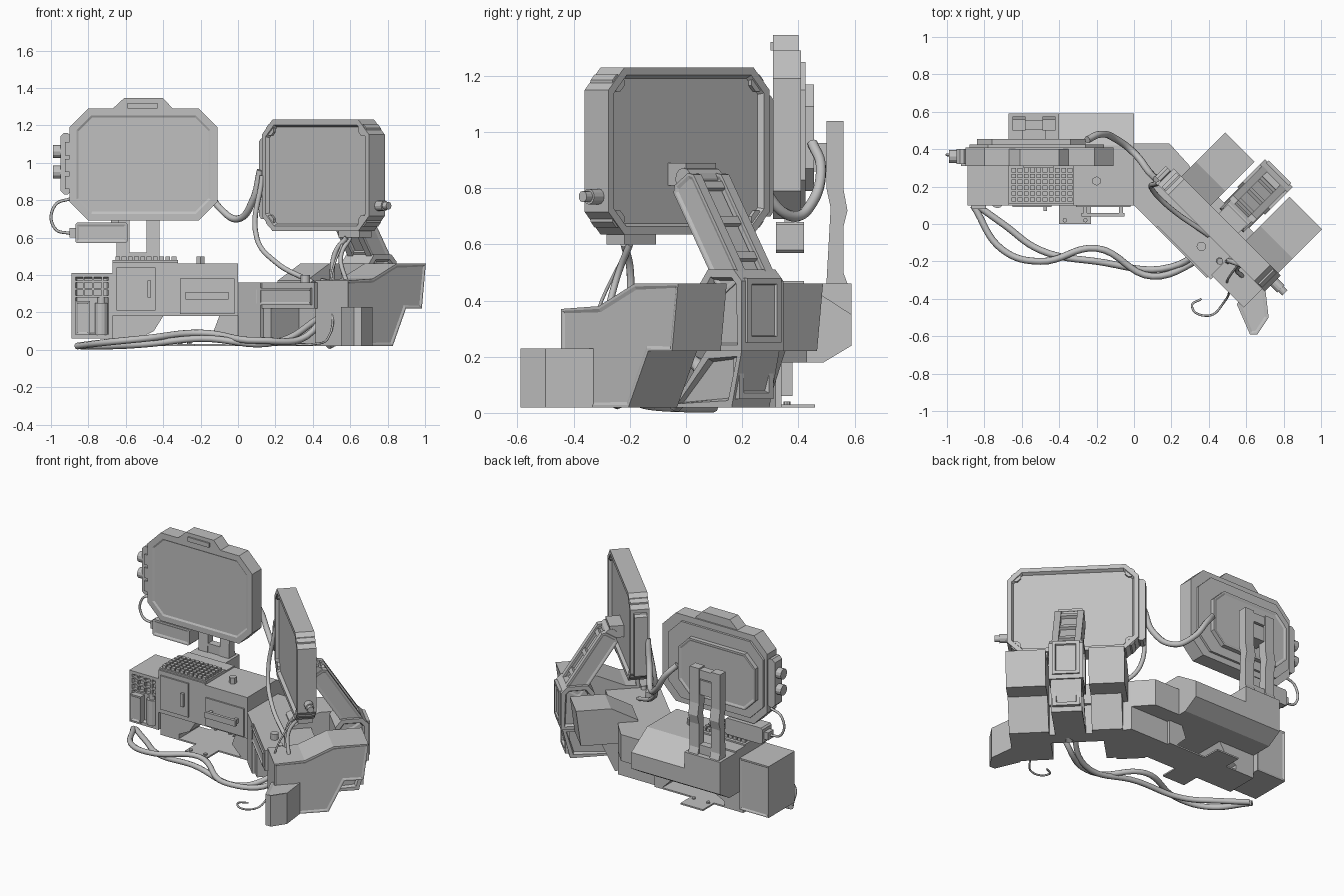
import bpy
import bmesh
from math import radians
from mathutils import Matrix, Vector

cube = bpy.data.objects.get("Cube")
if cube:
    bpy.data.objects.remove(cube, do_unlink=True)

GREY = (.53, .53, .53, 1)
material = bpy.data.materials.new("plain_grey")
material.use_nodes = True
material.diffuse_color = GREY
material.node_tree.nodes["Principled BSDF"].inputs["Base Color"].default_value = GREY

# Shared levels and edges
FLOOR, CLEAR, LEDGE, DESK, TOP = .02, .18, .22, .36, .46
LEFT, SPLIT, FRONT, LEG_BACK, BACK = -.67, -.32, .1, .34, .42
SCREEN, SCREEN_BACK = .31, .41
INNER, OUTER = .24, .36
THIN, SHALLOW, DEEP = (.01, .005), (.04, .006), (.03, .02)

# Room axes, and the angled desk: x along it, y outward
ROOM = Matrix()
DIAG = Matrix.Rotation(radians(-45), 4, "Z")
ARM = DIAG @ Matrix.Translation((.355, .65, .48)) @ Matrix.Rotation(radians(33), 4, "X")
AXES = {"xy": lambda u, v, w: (u, v, w),
        "xz": lambda u, v, w: (u, w, v),
        "yz": lambda u, v, w: (w, u, v)}


def finish(name, bm, frame):
    bmesh.ops.recalc_face_normals(bm, faces=bm.faces)
    mesh = bpy.data.meshes.new(name)
    bm.to_mesh(mesh)
    bm.free()
    mesh.materials.append(material)
    part = bpy.data.objects.new(name, mesh)
    part.matrix_world = frame
    bpy.context.collection.objects.link(part)


def prism(name, outline, span, plane="xz", frame=ROOM, front=None, back=None):
    """Extrude an outline; front and back give (rim, depth) of recessed caps."""
    bm = bmesh.new()
    rings = [[bm.verts.new(AXES[plane](u, v, w)) for u, v in outline] for w in span]
    caps = [bm.faces.new(ring) for ring in rings]
    near, far = rings
    for i in range(len(near)):
        bm.faces.new((near[i - 1], near[i], far[i], far[i - 1]))
    bmesh.ops.recalc_face_normals(bm, faces=bm.faces)
    for cap, recess in zip(caps, (front, back)):
        if recess:
            rim, depth = recess
            bmesh.ops.inset_region(bm, faces=[cap], thickness=rim)
            bmesh.ops.inset_region(bm, faces=[cap], thickness=.012, depth=-depth)
    finish(name, bm, frame)


def rect(u, v, cut=0):
    """Rectangle outline with optional cut corners."""
    (left, right), (low, high) = u, v
    if not cut:
        return [(left, low), (right, low), (right, high), (left, high)]
    return [(left + cut, low), (right - cut, low), (right, low + cut), (right, high - cut),
            (right - cut, high), (left + cut, high), (left, high - cut), (left, low + cut)]


def box(name, x, y, z, frame=ROOM, front=None, back=None):
    prism(name, rect(x, z), y, "xz", frame, front, back)


def rod(name, start, end, radius, frame=ROOM, sides=12):
    start, end = Vector(start), Vector(end)
    axis = end - start
    bm = bmesh.new()
    turn = axis.to_track_quat("Z", "Y").to_matrix().to_4x4()
    bmesh.ops.create_cone(bm, cap_ends=True, segments=sides, radius1=radius, radius2=radius,
                          depth=axis.length, matrix=Matrix.Translation((start + end) / 2) @ turn)
    finish(name, bm, frame)


def cable(name, radius, *path):
    curve = bpy.data.curves.new(name, "CURVE")
    curve.dimensions = "3D"
    curve.bevel_depth, curve.bevel_resolution, curve.resolution_u = radius, 2, 8
    curve.use_fill_caps = True
    spline = curve.splines.new("BEZIER")
    spline.bezier_points.add(len(path) - 1)
    for knot, place in zip(spline.bezier_points, path):
        knot.co = place
        knot.handle_left_type = knot.handle_right_type = "AUTO"
    curve.materials.append(material)
    bpy.context.collection.objects.link(bpy.data.objects.new(name, curve))


# Side cabinet with pigeonholes, tool case and canister
box("side_cabinet", (-.89, LEFT), (FRONT, .38), (.06, .41), front=DEEP, back=THIN)
for z in (.28, .32, DESK):
    box("cabinet_shelf", (-.87, -.69), (FRONT, .14), (z, z + .01))
for x in (-.83, -.78, -.73):
    box("cabinet_divider", (x, x + .01), (FRONT, .14), (.28, .39))
box("tool_case", (-.87, -.79), (.08, .14), (.08, .26), front=THIN)
rod("canister", (-.73, .12, .08), (-.73, .12, .25), .035)
rod("canister_cap", (-.73, .12, .25), (-.73, .12, .28), .02)

# Main cabinet and drawer unit over an open base
box("main_cabinet", (LEFT, SPLIT), (FRONT, BACK), (CLEAR, TOP + .01))
box("cabinet_door", (-.65, -.44), (.09, FRONT), (.21, .44))
box("door_handle", (-.485, -.465), (.07, FRONT), (.28, .37))
box("drawer_unit", (SPLIT, 0), (FRONT, BACK), (CLEAR, TOP))
box("drawer_front", (-.31, -.02), (.09, FRONT), (.19, .38))
box("drawer_handle", (-.28, -.05), (.04, .06), (.27, .31))
for x in (-.27, -.08):
    box("handle_post", (x, x + .02), (.05, FRONT), (.275, .305))
prism("left_leg", [(LEFT, FLOOR), (-.53, FLOOR), (-.53, .06), (-.45, .1), (-.4, CLEAR), (LEFT, CLEAR)],
      (.12, LEG_BACK))
prism("right_leg", [(0, FLOOR), (-.05, FLOOR), (-.13, .1), (-.1, CLEAR), (0, CLEAR)], (.12, LEG_BACK))
box("base_plate", (LEFT, 0), (.12, LEG_BACK), (FLOOR, .03))
for x, y in ((-.4, 0), (-.45, LEG_BACK)):
    box("floor_tab", (x, x + .17), (y, y + .12), (FLOOR, .03))
    for bolt in (.03, .14):
        rod("floor_bolt", (x + bolt, y + .02, FLOOR), (x + bolt, y + .02, .04), .012, sides=8)
for name, span, edge in (("rear_housing", (-.4, 0), .35), ("stand_base", (LEFT, -.4), TOP)):
    prism(name, [(BACK, CLEAR), (.49, CLEAR), (.59, .24), (.59, edge), (BACK, TOP)], span, "yz")
rod("top_knob", (-.2, .23, TOP), (-.2, .23, TOP + .04), .025, sides=6)

# Keyboard
box("keyboard_tray", (LEFT, SPLIT), (.11, .32), (TOP, TOP + .02))
for column in range(10):
    for row in range(6):
        x, y = -.655 + column / 30, .12 + row / 32
        box("key", (x, x + .025), (y, y + .023), (.48, .5))

# Left monitor
prism("left_monitor", rect((-.9, -.11), (.69, 1.29), .1), (SCREEN, SCREEN_BACK), front=SHALLOW)
prism("left_monitor_tab", [(-.68, 1.28), (-.34, 1.28), (-.4, 1.345), (-.61, 1.345)], (SCREEN, .4))
box("tab_grip", (-.59, -.43), (.3, SCREEN), (1.29, 1.32))
prism("left_monitor_rim", rect((-.88, -.16), (.73, 1.25), .1), (SCREEN_BACK, SCREEN_BACK + .015))
prism("left_monitor_back", rect((-.84, -.26), (.79, 1.17), .08), (SCREEN_BACK, .455), back=THIN)
prism("left_monitor_side", rect((-.95, -.89), (.83, 1.16), .02), (.32, .4))
for z in (.86, .95, 1.04):
    box("side_slot", (-.925, -.9), (SCREEN, .33), (z, z + .07))
for z in (.95, 1.06):
    rod("side_dial", (-.99, DESK, z), (-.94, DESK, z), .035)
prism("speaker_box", rect((-.87, -.59), (.57, .68), .01), (.32, BACK), front=THIN)
box("speaker_plug", (-.9, -.87), (.34, .4), (.6, .65))
box("speaker_bracket", (-.68, -.64), (.35, .39), (.67, .72))

# Slotted stand
for x in (-.65, -.49):
    prism("stand_prong", [(.5, TOP), (.575, TOP), (.56, .5), (.56, .66), (.575, .72), (.56, .8), (.56, 1.04),
                          (.5, 1.04), (.5, .8), (.515, .73)], (x, x + .07), "yz")
for z in (TOP, .97):
    box("stand_bridge", (-.59, -.48), (.505, .555), (z, z + .06))
box("stand_mount", (-.6, -.47), (.44, .55), (.86, .96))

# Corner piece on a shallower base, and the angled desk
for name, y, span in (("corner_block", .43, (CLEAR, DESK)), ("corner_base", .32, (FLOOR, CLEAR))):
    prism(name, [(0, FRONT), (.12, -.02), (.38, CLEAR), (.29, .32), (.19, y), (0, y)], span, "xy")
box("desk_slab", (-.07, .5), (.08, BACK), (LEDGE, DESK), DIAG)
box("desk_panel", (.06, .48), (.07, .08), (.24, .33), DIAG, front=THIN)
box("desk_leg", (-.02, .16), (.09, .38), (FLOOR, LEDGE), DIAG)
box("desk_back_wall", (.14, .5), (.3, .4), (FLOOR, LEDGE), DIAG)
rod("desk_button", (DESK, -.12, DESK), (DESK, -.12, .4), .025)

# Two outer blocks either side of the arm; the end one runs across the desk
prism("inner_block", [(.3, LEDGE), (.66, LEDGE), (.69, TOP), (.47, TOP), (.3, .37)], (0, LEDGE), "yz", DIAG)
prism("inner_support", [(.3, FLOOR), (.44, FLOOR), (.53, LEDGE), (.3, LEDGE)], (.03, LEDGE), "yz", DIAG)
prism("end_block", [(.1, FLOOR), (.44, FLOOR), (.54, LEDGE), (.66, LEDGE), (.69, TOP), (.47, TOP), (.29, .38),
                    (.1, .37)], (.485, .73), "yz", DIAG, back=THIN)
prism("end_foot", [(.55, -.43), (.62, -.59), (.66, -.59), (.72, -.5), (.7, -.33), (.62, -.3)],
      (FLOOR, .23), "xy", back=THIN)

# Arm foot, column and slanted link with two rails
prism("arm_foot", [(.38, FLOOR), (.68, FLOOR), (.73, LEDGE), (.55, LEDGE)], (.26, .45), "yz", DIAG, DEEP, DEEP)
box("arm_foot_frame", (.27, .44), (.68, .71), (.05, .21), DIAG, back=DEEP)
prism("arm_column", [(.53, LEDGE), (.74, LEDGE), (.74, .47), (.7, .51), (.57, .51), (.53, TOP)],
      (.25, TOP), "yz", DIAG, DEEP, DEEP)
box("column_frame", (.27, .44), (.73, .75), (.25, .48), DIAG, back=DEEP)
for side in (-1, 1):
    prism("arm_rail", rect((-.06, .06), (-.04, .42), .02), sorted((side * .05, side * .09)), "yz", ARM,
          THIN, THIN)
box("arm_core", (-.05, .05), (-.03, .03), (0, .4), ARM)
for z in (.05, .2, .35):
    box("arm_crossbar", (-.06, .06), (-.05, .05), (z, z + .03), ARM)
rod("arm_hinge", (-.08, 0, .42), (.08, 0, .42), .04, ARM)
box("arm_mount", (.28, .43), (OUTER - .02, .43), (.81, .89), DIAG)

# Right monitor with recessed faces and notched corners
prism("right_monitor", rect((-.06, .75), (.635, 1.23), .08), (INNER, OUTER), "xz", DIAG, DEEP, DEEP)
for left, right in ((-.035, .025), (.665, .725)):
    for low in (.66, 1.145):
        prism("corner_notch", rect((left, right), (low, low + .06), .02), (INNER + .005, OUTER - .005), "xz", DIAG)
prism("right_monitor_side", rect((-.1, -.05), (.7, 1.13), .015), (.26, .34), "xz", DIAG)
for end, radius in ((.83, .02), (.8, .028)):
    rod("right_monitor_knob", (.74, .31, .77), (end, .31, .77), radius, DIAG)
box("right_monitor_box", (.5, .66), (.26, .35), (.6, .64), DIAG)

# Cables
cable("floor_cable", .018, (-.86, .1, FLOOR), (-.7, -.14, .04), (-.5, -.2, .06), (-.2, -.13, .09),
      (.1, -.28, .05), (.4, -.17, .1), (TOP, -.2, .38))
cable("second_floor_cable", .018, (-.84, .1, FLOOR), (-.7, 0, FLOOR), (-.5, -.14, .03), (-.2, -.2, .06),
      (.2, -.23, .04), (.45, -.05, CLEAR))
cable("monitor_link", .019, (-.25, .45, .96), (-.18, .48, .88), (-.09, .45, .75), (0, .38, .7),
      (.08, .28, .8), (.12, .24, .96))
cable("desk_cable", .014, (.13, .22, .93), (.1, .18, .6), (.2, .08, .47), (.4, -.06, DESK))
cable("arm_cable", .014, (.58, -.22, .6), (.52, -.2, .52), (.5, -.2, DESK))
cable("second_arm_cable", .012, (.6, -.2, .6), (.55, -.24, .5), (.58, -.28, DESK))
cable("thin_wire", .006, (.57, -.2, .6), (.5, -.3, .4), (.48, -.42, .06), (.4, -.49, .03), (.31, -.44, .03),
      (DESK, -.4, .03))
cable("speaker_wire", .008, (-.89, .37, .81), (-.98, .37, .77), (-.98, .37, .65), (-.89, .37, .62))
cable("foot_hose", .025, (.5, 0, .2), (.62, .05, .13), (.48, -.04, .025))
